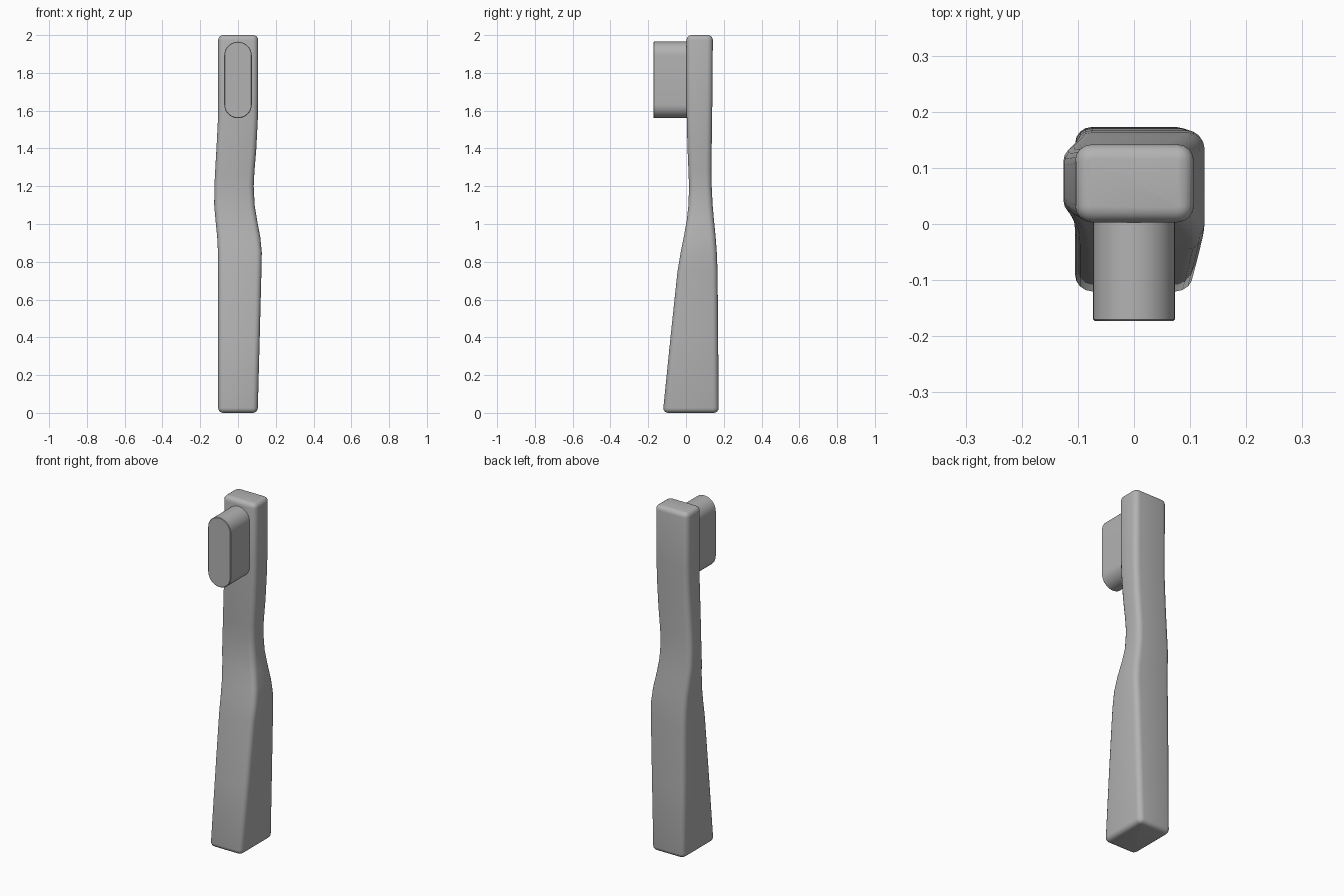
import bpy, bmesh, math

cube = bpy.data.objects.get("Cube")
if cube:
    bpy.data.objects.remove(cube)

grey = bpy.data.materials.new("plain grey")
grey.use_nodes = True
colour = (0.45, 0.45, 0.45, 1)
grey.diffuse_color = colour
grey.node_tree.nodes["Principled BSDF"].inputs["Base Color"].default_value = colour


def loft(name, rings):
    """Skin a list of equal-length rings and cap both ends."""
    bm = bmesh.new()
    loops = [[bm.verts.new(p) for p in ring] for ring in rings]
    for low, high in zip(loops, loops[1:]):
        for i in range(len(low)):
            j = (i + 1) % len(low)
            bm.faces.new((low[i], low[j], high[j], high[i]))
    bm.faces.new(loops[0][::-1])
    bm.faces.new(loops[-1])
    bmesh.ops.recalc_face_normals(bm, faces=bm.faces)
    mesh = bpy.data.meshes.new(name)
    bm.to_mesh(mesh)
    bm.free()
    mesh.materials.append(grey)
    obj = bpy.data.objects.new(name, mesh)
    bpy.context.collection.objects.link(obj)
    bpy.ops.object.select_all(action='DESELECT')
    obj.select_set(True)
    bpy.context.view_layer.objects.active = obj
    bpy.ops.object.shade_smooth_by_angle(angle=math.radians(40))
    return obj


def section(z, x0, x1, y0, y1, inset=0.0, radius=0.03, steps=4):
    """Rounded rectangle at height z, shrunk by inset."""
    r = max(radius - inset, 0.003)
    ring = []
    corners = ((x1, y1, -1, -1), (x0, y1, 1, -1), (x0, y0, 1, 1), (x1, y0, -1, 1))
    for k, (x, y, sx, sy) in enumerate(corners):
        cx, cy = x + sx * (inset + r), y + sy * (inset + r)
        for s in range(steps + 1):
            a = math.pi / 2 * (k + s / steps)
            ring.append((cx + r * math.cos(a), cy + r * math.sin(a), z))
    return ring


# Handle: shifted waist, flared grip, rounded ends
bottom = (-0.105, 0.105, -0.12, 0.173)
top = (-0.105, 0.107, 0.003, 0.142)
profile = [
    (0.4, -0.105, 0.115, -0.082, 0.17),
    (0.75, -0.105, 0.124, -0.045, 0.167),
    (0.85, -0.106, 0.126, -0.028, 0.163),
    (0.93, -0.110, 0.118, -0.012, 0.157),
    (1.02, -0.119, 0.101, 0.004, 0.148),
    (1.1, -0.126, 0.088, 0.013, 0.141),
    (1.2, -0.125, 0.083, 0.016, 0.136),
    (1.28, -0.121, 0.087, 0.013, 0.135),
    (1.4, -0.114, 0.097, 0.008, 0.136),
    (1.56, -0.106, 0.105, 0.004, 0.138),
    (1.68, -0.105, 0.107, 0.003, 0.14),
]
rim = 0.026
arc = [(rim * (1 - math.cos(a)), rim * (1 - math.sin(a)))
       for a in (math.pi / 8 * k for k in range(5))]
rings = [section(up, *bottom, inset=inset) for inset, up in reversed(arc)]
rings = [section(drop, *bottom, inset=inset)
         for drop, inset in arc]
rings += [section(*row) for row in profile]
rings += [section(2 - drop, *top, inset=inset) for drop, inset in reversed(arc)]
loft("handle", rings)

# Button: capsule outline standing out from the front
half_width, low, high = 0.073, 1.56, 1.965


def capsule(y, inset=0.0, steps=20):
    ring = []
    for centre, start in ((high - half_width, 0), (low + half_width, math.pi)):
        for s in range(steps + 1):
            a = start + math.pi * s / steps
            r = half_width - inset
            ring.append((r * math.cos(a), y, centre + r * math.sin(a)))
    return ring


loft("front_button", [capsule(0.02), capsule(-0.17), capsule(-0.173, 0.003)])
